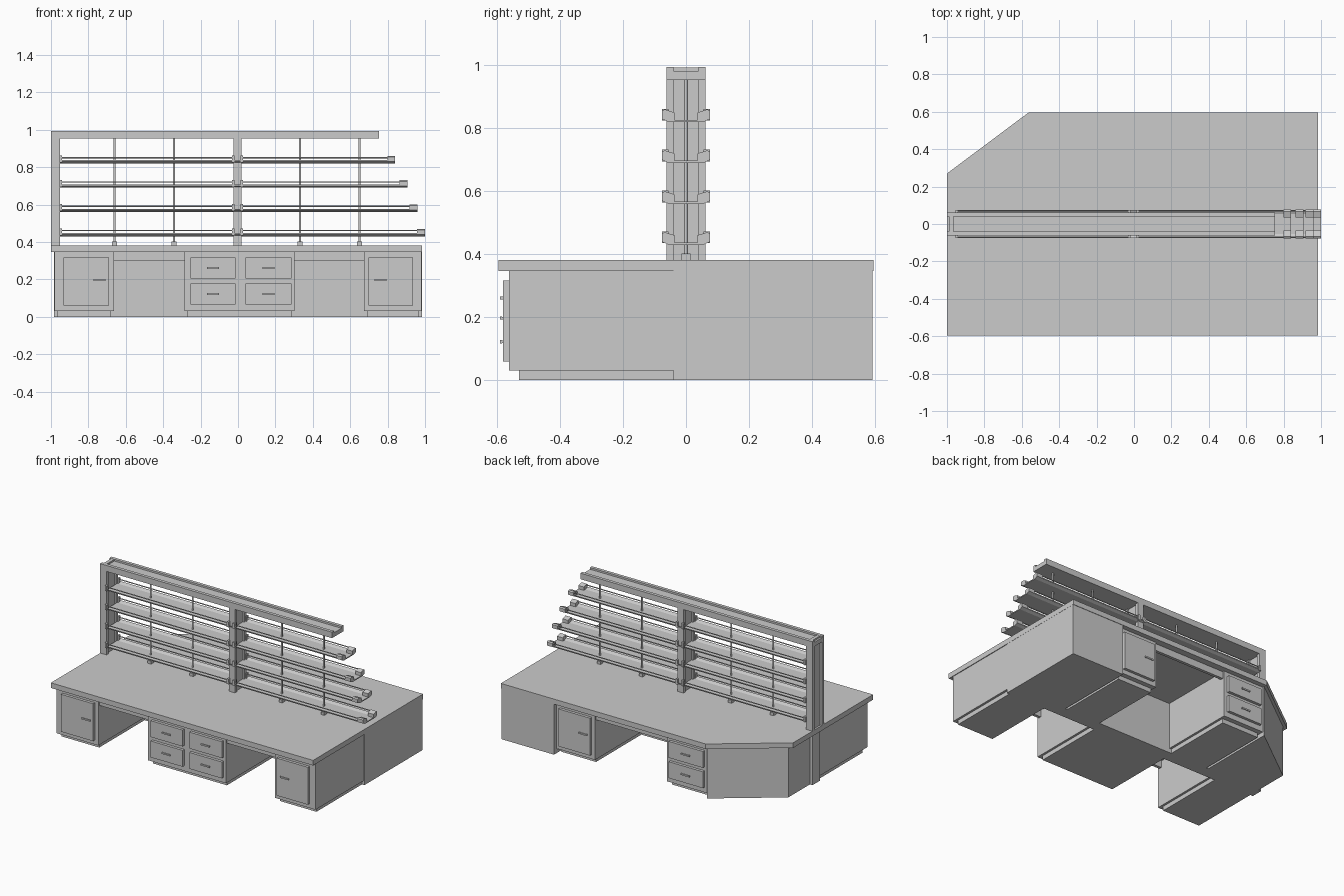
import bpy, bmesh, math
from mathutils import Vector

if "Cube" in bpy.data.objects:
    bpy.data.objects.remove(bpy.data.objects["Cube"])


def finish(name, bm):
    bmesh.ops.recalc_face_normals(bm, faces=bm.faces)
    me = bpy.data.meshes.new(name)
    bm.to_mesh(me)
    bm.free()
    ob = bpy.data.objects.new(name, me)
    bpy.context.collection.objects.link(ob)
    return ob


def box(name, x0, x1, y0, y1, z0, z1):
    bm = bmesh.new()
    bmesh.ops.create_cube(bm, size=1)
    for v in bm.verts:
        v.co = ((x0 + x1) / 2 + v.co.x * (x1 - x0),
                (y0 + y1) / 2 + v.co.y * (y1 - y0),
                (z0 + z1) / 2 + v.co.z * (z1 - z0))
    return finish(name, bm)


def extrude(name, pts, axis, a, b):
    """Extrude a 2D outline along x (pts are y,z) or z (pts are x,y)."""
    bm = bmesh.new()
    place = (lambda p: (a, p[0], p[1])) if axis == 'x' else (lambda p: (p[0], p[1], a))
    f = bm.faces.new([bm.verts.new(place(p)) for p in pts])
    r = bmesh.ops.extrude_face_region(bm, geom=[f])
    d = Vector((b - a, 0, 0)) if axis == 'x' else Vector((0, 0, b - a))
    bmesh.ops.translate(bm, vec=d, verts=[g for g in r['geom'] if isinstance(g, bmesh.types.BMVert)])
    return finish(name, bm)


def rod(name, p, q, r, sides=10):
    bm = bmesh.new()
    p, q = Vector(p), Vector(q)
    bmesh.ops.create_cone(bm, cap_ends=True, segments=sides, radius1=r, radius2=r, depth=(q - p).length)
    rot = Vector((0, 0, 1)).rotation_difference(q - p)
    for v in bm.verts:
        v.co = rot @ v.co + (p + q) / 2
    for f in bm.faces:
        f.smooth = len(f.verts) == 4
    return finish(name, bm)


def front_panel(name, side, x0, x1, z0, z1, hx, hz, face=0.562):
    """Door or drawer front with a bar handle; side is -1 front, 1 back."""
    def yy(a, b):
        return sorted((side * a, side * b))
    box(name, x0, x1, *yy(face - .002, face + .019), z0, z1)
    box(name + "_handle", hx - .032, hx + .032, *yy(face + .023, face + .028), hz - .005, hz + .005)
    for s in (-1, 1):
        c = hx + s * .027
        box(name + "_handle_stud", c - .004, c + .004, *yy(face + .017, face + .024), hz - .004, hz + .004)


def cabinet(name, side, x0, x1):
    def yy(a, b):
        return sorted((side * a, side * b))
    box(name, x0, x1, *yy(.03, .562), .03, .347)
    box(name + "_toe_kick", x0 + .015, x1 - .015, *yy(.03, .53), 0, .03)


# Worktop with one clipped corner, and the spine panel beneath
extrude("worktop", [(-1, -.595), (.985, -.595), (.985, .595), (-.565, .595), (-1, .27)], 'z', .347, .382)
box("spine_panel", -.985, .982, -.04, .04, 0, .347)

# Front cabinets
cabinet("front_left_cabinet", -1, -.98, -.664)
cabinet("front_middle_cabinet", -1, -.286, .302)
cabinet("front_right_cabinet", -1, .674, .98)
front_panel("front_left_door", -1, -.933, -.69, .06, .316, -.74, .197)
front_panel("front_right_door", -1, .698, .936, .06, .316, .762, .197)
for i, (x0, x1) in enumerate([(-.254, -.013), (.04, .285)]):
    for z0 in (.066, .205):
        front_panel("front_drawer", -1, x0, x1, z0, z0 + .112, (x0 + x1) / 2, z0 + .056)

# Back cabinets
cabinet("back_door_cabinet", 1, .295, .585)
cabinet("back_drawer_cabinet", 1, -.56, -.25)
front_panel("back_door", 1, .32, .56, .06, .316, .37, .197)
for z0 in (.066, .205):
    front_panel("back_drawer", 1, -.535, -.275, z0, z0 + .112, -.405, z0 + .056)

# Solid corner units at the back
box("right_corner_unit", .585, .984, -.038, .592, 0, .38)
extrude("angled_corner_unit", [(-.56, .03), (-.56, .575), (-.965, .272), (-.965, .03)], 'z', 0, .347)

# Aprons over the knee spaces
for x0, x1, s in [(-.664, -.286, -1), (.302, .674, -1), (-.25, .295, 1)]:
    y0, y1 = sorted((s * .53, s * .55))
    box("apron", x0, x1, y0, y1, .3, .347)

# Grooved frame: top beam and posts
B, T, G = .953, .994, .982
extrude("top_beam", [(-.062, B), (.062, B), (.062, T), (.04, T), (.04, G), (-.04, G), (-.04, T), (-.062, T)],
        'x', -1, .755)
extrude("end_post", [(-1, -.062), (-.952, -.062), (-.952, -.04), (-.964, -.04), (-.964, .04), (-.952, .04),
                     (-.952, .062), (-1, .062), (-1, .04), (-.988, .04), (-.988, -.04), (-1, -.04)],
        'z', .382, T - .001)
extrude("middle_post", [(-.025, -.062), (.02, -.062), (.02, -.04), (.01, -.04), (.01, .04), (.02, .04),
                        (.02, .062), (-.025, .062), (-.025, .04), (-.015, .04), (-.015, -.04), (-.025, -.04)],
        'z', .382, B + .002)

# Hanger rods with small feet
for x in (-.66, -.342, .332, .65):
    rod("hanger_rod", (x, 0, .382), (x, 0, B + .005), .006)
    box("hanger_foot", x - .013, x + .013, -.015, .015, .382, .402)

# Stepped shelves: tray, guard rods and end blocks
for z, xe in [(.43, 1.0), (.56, .96), (.69, .905), (.82, .84)]:
    extrude("shelf_tray", [(-.055, z), (.055, z), (.075, z + .01), (.075, z + .017),
                           (.053, z + .007), (-.053, z + .007), (-.075, z + .017), (-.075, z + .01)],
            'x', -.952, xe)
    for s in (-1, 1):
        for a, b in [(-.952, -.025), (.02, xe - .03)]:
            rod("guard_rod", (a, s * .069, z + .031), (b, s * .069, z + .031), .0035, 8)
        for x in (-.948, -.025, .02):
            box("rod_bracket", x - .007, x + .007, *sorted((s * .055, s * .076)), z + .005, z + .042)
        extrude("shelf_end_block", [(s * .036, z + .004), (s * .055, z), (s * .077, z + .01),
                                    (s * .077, z + .034), (s * .068, z + .04), (s * .036, z + .03)],
                'x', xe - .042, xe)
